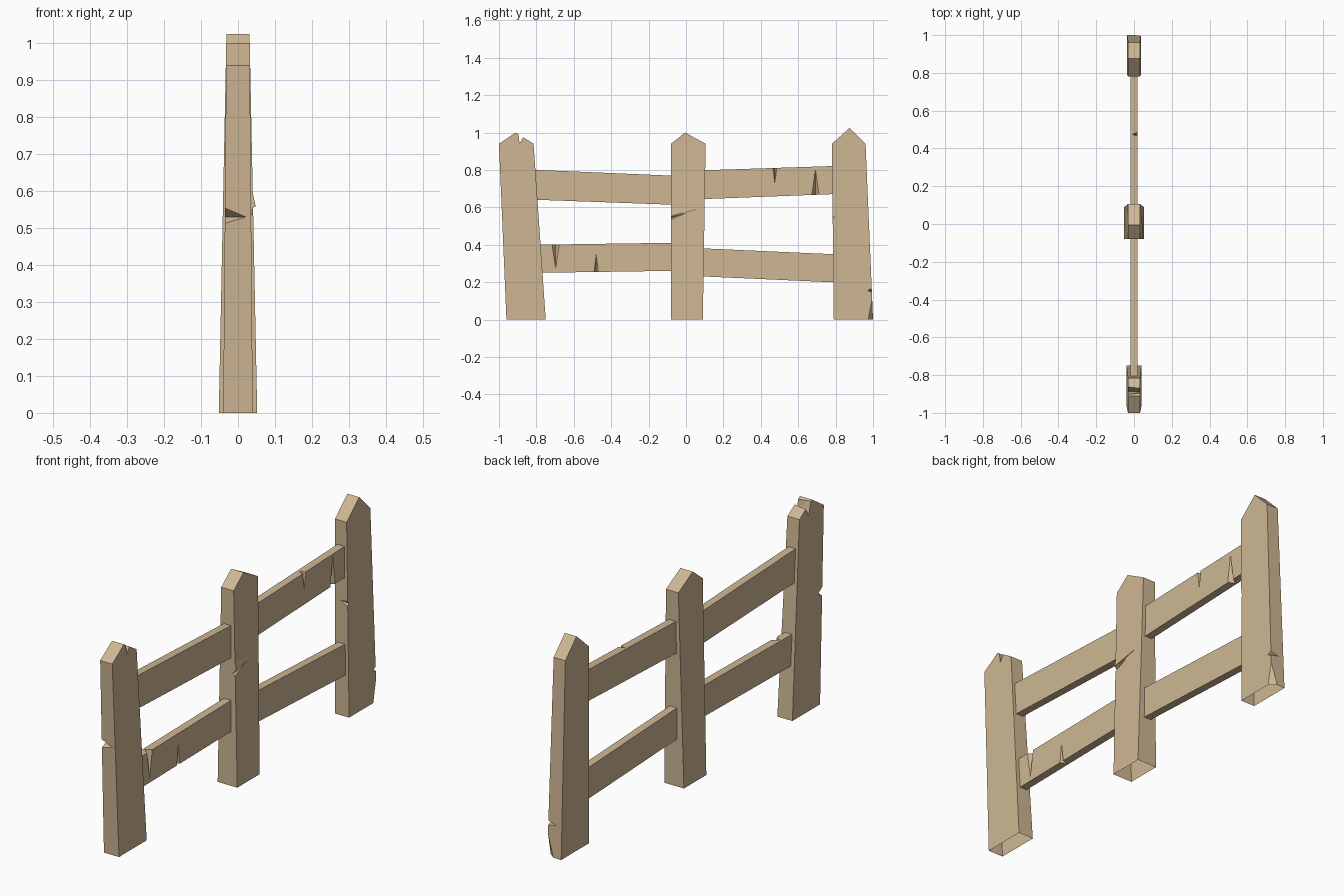
import bpy, bmesh

if "Cube" in bpy.data.objects:
    bpy.data.objects.remove(bpy.data.objects["Cube"])

wood = bpy.data.materials.new("pale_wood")
wood.diffuse_color = (0.62, 0.475, 0.295, 1)
wood.use_nodes = True
wood.node_tree.nodes["Principled BSDF"].inputs["Base Color"].default_value = wood.diffuse_color


def make_object(name, bm):
    bmesh.ops.recalc_face_normals(bm, faces=bm.faces)
    me = bpy.data.meshes.new(name)
    bm.to_mesh(me)
    bm.free()
    me.materials.append(wood)
    ob = bpy.data.objects.new(name, me)
    bpy.context.collection.objects.link(ob)
    return ob


def hull(name, pts):
    bm = bmesh.new()
    for p in pts:
        bm.verts.new(p)
    bmesh.ops.convex_hull(bm, input=bm.verts)
    return make_object(name, bm)


def carve(ob, chips):
    """Cut hull-shaped chips out of a part."""
    cutters = []
    for pts in chips:
        c = hull("chip_cutter", pts)
        c.hide_render = True
        m = ob.modifiers.new("chip", 'BOOLEAN')
        m.operation, m.solver, m.object = 'DIFFERENCE', 'EXACT', c
        cutters.append(c)
    bpy.context.view_layer.update()
    ev = ob.evaluated_get(bpy.context.evaluated_depsgraph_get())
    me = bpy.data.meshes.new_from_object(ev)
    ob.modifiers.clear()
    ob.data = me
    for c in cutters:
        bpy.data.objects.remove(c)


def post(name, base, shoulder, peak, hb, ht, chips):
    """Tapered pointed post with an open underside."""
    prof = [(base[0], 0, hb), (base[1], 0, hb), (shoulder[1], 0.94, ht),
            (peak[0], peak[1], ht), (shoulder[0], 0.94, ht)]
    bm = bmesh.new()
    a = [bm.verts.new((h, y, z)) for y, z, h in prof]
    b = [bm.verts.new((-h, y, z)) for y, z, h in prof]
    for s in (a, b):
        bm.faces.new((s[0], s[1], s[2], s[4]))
        bm.faces.new((s[2], s[3], s[4]))
    for i in range(5):
        j = (i + 1) % 5
        bm.faces.new((a[i], a[j], b[j], b[i]))
    ob = make_object(name, bm)
    carve(ob, chips)
    bm = bmesh.new()
    bm.from_mesh(ob.data)
    under = [f for f in bm.faces if all(v.co.z < 1e-4 for v in f.verts)]
    bmesh.ops.delete(bm, geom=under, context='FACES')
    bm.to_mesh(ob.data)
    bm.free()


def rail(name, y0, y1, bottom, top, grooves=()):
    """Sloping plank; grooves are (y, half width, wide z, apex z) on the +x side."""
    h = 0.019
    ob = hull(name, [(x, y, z) for x in (-h, h)
                     for y, zs in ((y0, (bottom[0], top[0])), (y1, (bottom[1], top[1])))
                     for z in zs])
    chips = [[(0.022, y - w, zw), (0.022, y + w, zw), (-0.01, y, zw), (0.022, y, za)]
             for y, w, zw, za in grooves]
    if chips:
        carve(ob, chips)


# Posts with their chips
post("front_post", (-0.96, -0.75), (-1.0, -0.815), (-0.91, 1.0), 0.040, 0.032, [
    [(-0.045, -1.0, 0.50), (-0.045, -1.0, 0.57), (-0.045, -0.945, 0.53), (0.035, -0.99, 0.53)],
    [(-0.04, -0.905, 1.01), (-0.04, -0.85, 0.99), (-0.04, -0.885, 0.93),
     (0.04, -0.895, 1.0), (0.04, -0.865, 0.985), (0.04, -0.89, 0.945)],
])
post("middle_post", (-0.08, 0.09), (-0.08, 0.105), (-0.005, 1.0), 0.052, 0.033, [
    [(0.06, -0.09, 0.52), (0.06, -0.09, 0.555), (0.025, -0.09, 0.54), (0.05, 0.06, 0.59)],
])
post("back_post", (0.79, 1.0), (0.78, 0.96), (0.875, 1.025), 0.037, 0.031, [
    [(0.045, 0.965, -0.01), (0.045, 1.01, -0.01), (-0.01, 1.01, -0.01), (0.04, 0.995, 0.12)],
    [(0.045, 1.01, 0.14), (0.045, 1.01, 0.18), (0.045, 0.965, 0.155), (-0.02, 1.0, 0.155)],
    [(0.04, 0.775, 0.52), (0.04, 0.775, 0.57), (0.04, 0.795, 0.545), (-0.02, 0.78, 0.56)],
])

# Splinter lifting off the middle post
hull("middle_post_splinter", [(0.035, -0.079, 0.555), (0.037, -0.079, 0.61),
                              (0.038, 0.10, 0.60), (0.048, -0.079, 0.557)])

# Rails
rail("upper_front_rail", -0.84, -0.04, (0.642, 0.613), (0.802, 0.768))
rail("lower_front_rail", -0.80, -0.04, (0.25, 0.261), (0.40, 0.411),
     [(-0.697, 0.022, 0.405, 0.26), (-0.48, 0.013, 0.25, 0.36)])
rail("upper_back_rail", 0.06, 0.82, (0.643, 0.672), (0.797, 0.822),
     [(0.475, 0.012, 0.815, 0.72), (0.692, 0.022, 0.66, 0.82)])
rail("lower_back_rail", 0.06, 0.82, (0.232, 0.198), (0.382, 0.348))
